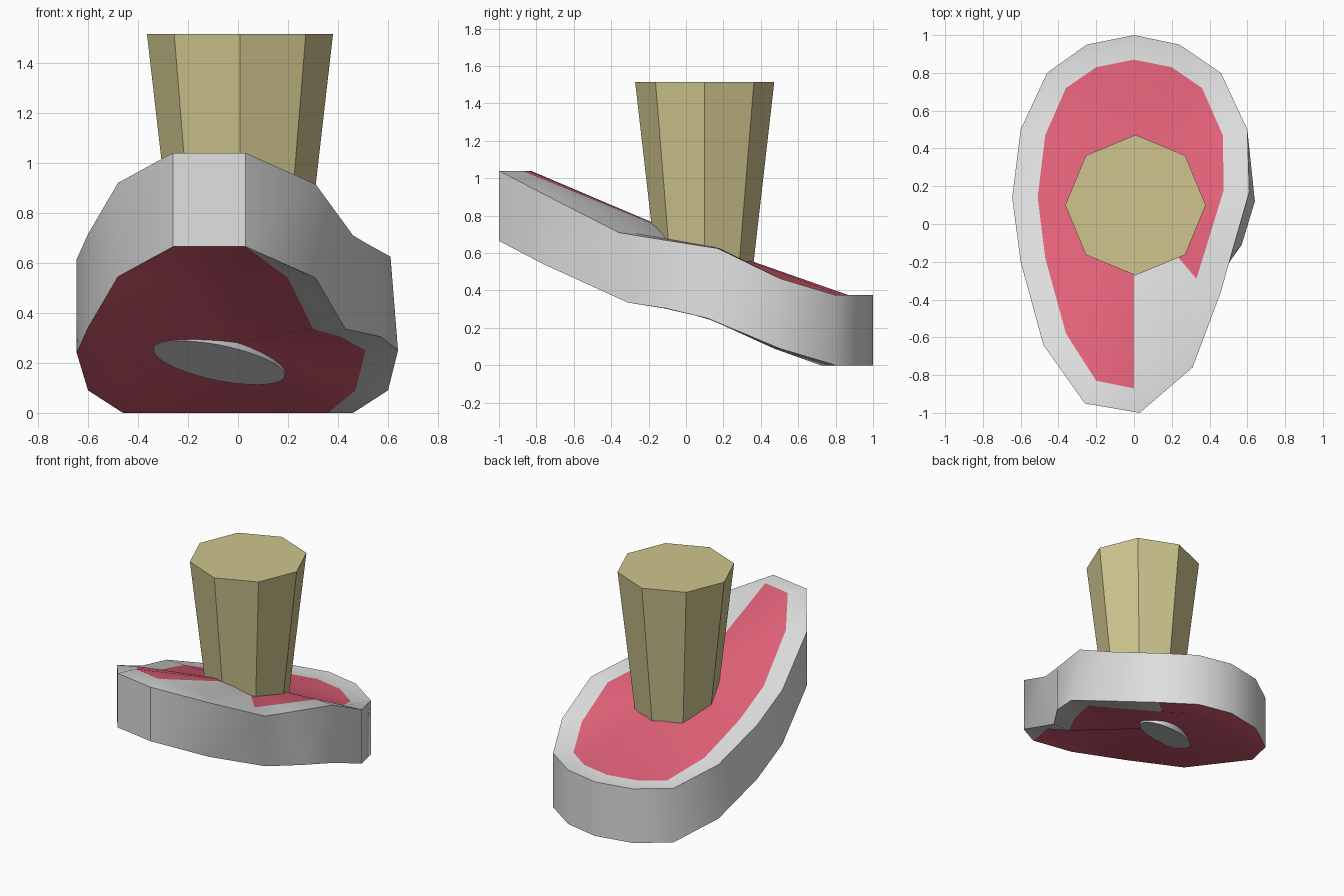
import bpy, bmesh, math
from mathutils import Matrix, Vector

cube = bpy.data.objects.get("Cube")
if cube:
    bpy.data.objects.remove(cube)


def material(name, color):
    m = bpy.data.materials.new(name)
    m.use_nodes = True
    m.diffuse_color = (*color, 1)
    m.node_tree.nodes["Principled BSDF"].inputs["Base Color"].default_value = (*color, 1)
    return m


white = material("off_white", (0.73, 0.73, 0.73))
pink = material("rose_pink", (0.76, 0.12, 0.19))
khaki = material("khaki", (0.62, 0.56, 0.27))


def finish(name, bm, mats, smooth_angle=None):
    bmesh.ops.recalc_face_normals(bm, faces=bm.faces)
    mesh = bpy.data.meshes.new(name)
    bm.to_mesh(mesh)
    bm.free()
    for m in mats:
        mesh.materials.append(m)
    ob = bpy.data.objects.new(name, mesh)
    bpy.context.collection.objects.link(ob)
    if smooth_angle:
        bpy.ops.object.select_all(action='DESELECT')
        ob.select_set(True)
        bpy.context.view_layer.objects.active = ob
        bpy.ops.object.shade_smooth_by_angle(angle=math.radians(smooth_angle))
    return ob


# Sole: outline points (x, y, top height), clockwise from the heel
THICK = 0.375
outer = [(0, 1, .375), (.24, .95, .375), (.46, .8, .375), (.6, .5, .465),
         (.61, .17, .625), (.51, -.18, .68), (.46, -.36, .71), (.31, -.76, .915),
         (.03, -1, 1.04), (-.26, -.95, 1.04), (-.48, -.64, .92), (-.6, -.2, .715),
         (-.645, .14, .615), (-.6, .5, .465), (-.46, .8, .375), (-.25, .95, .375)]
# Inset outline of the coloured insole
inner = [(0, .87), (.2, .83), (.36, .72), (.47, .47), (.475, .18), (.38, -.13),
         (.33, -.29), (.2, -.66), (0, -.87), (-.2, -.83), (-.36, -.58),
         (-.47, -.18), (-.51, .14), (-.47, .47), (-.36, .72), (-.2, .83)]
# Lower edge bulges outward beside the arch
lower_shift = {4: (.64, .12), 5: (.57, -.11), 6: (.43, -.31)}
lower_inset = {4: (.51, .14), 5: (.41, -.12), 6: (.3, -.31), 8: (.03, -.97)}

bm = bmesh.new()
n = len(outer)
top_out, top_in, low_out, low_in = [], [], [], []
for i, ((x, y, z), (u, v)) in enumerate(zip(outer, inner)):
    top_out.append(bm.verts.new((x, y, z)))
    top_in.append(bm.verts.new((u, v, z)))
    low_out.append(bm.verts.new((*lower_shift.get(i, (x, y)), z - THICK)))
    low_in.append(bm.verts.new((*lower_inset.get(i, (u, v)), z - THICK)))
top_mid = bm.verts.new((0, .1, .645))
low_mid = bm.verts.new((0, .1, .28))
for i in range(n):
    j = (i + 1) % n
    arch_side = 2 <= i <= 7
    bare_toe = i in (6, 7)
    for verts, colour in (
            ((top_out[i], top_out[j], low_out[j], low_out[i]), 0),
            ((top_out[i], top_out[j], top_in[j], top_in[i]), 0),
            ((top_in[i], top_in[j], top_mid), 0 if bare_toe else 1),
            ((low_out[i], low_out[j], low_in[j], low_in[i]), 0 if arch_side else 1),
            ((low_in[i], low_in[j], low_mid), 1)):
        bm.faces.new(verts).material_index = colour
finish("sole", bm, [white, pink], 40)

# Tapered eight-sided leg
bm = bmesh.new()
base, top = .45, 1.515
bmesh.ops.create_cone(bm, cap_ends=True, segments=8, radius1=.25, radius2=.372,
                      depth=top - base,
                      matrix=Matrix.Translation((.008, .1, (base + top) / 2)))
# Put a corner on each axis
first = max(bm.verts, key=lambda v: v.co.z)
angle = math.atan2(first.co.y - .1, first.co.x - .008)
turn = -(angle % (math.pi / 4))
bmesh.ops.rotate(bm, verts=bm.verts, cent=(.008, .1, 0),
                 matrix=Matrix.Rotation(turn, 3, 'Z'))
finish("leg", bm, [khaki])

# Oval pad under the sole, lying along its slope
bm = bmesh.new()
bmesh.ops.create_cone(bm, cap_ends=True, segments=40, radius1=1, radius2=1, depth=1)
rot = Matrix.Rotation(math.radians(34), 3, 'Z')
for v in bm.verts:
    p = rot @ Vector((v.co.x * .30, v.co.y * .15, 0))
    height = .2 - .42 * p.y + (.07 if v.co.z > 0 else 0)
    v.co = (p.x - .075, p.y + .23, height)
finish("oval_pad", bm, [white], 40)
